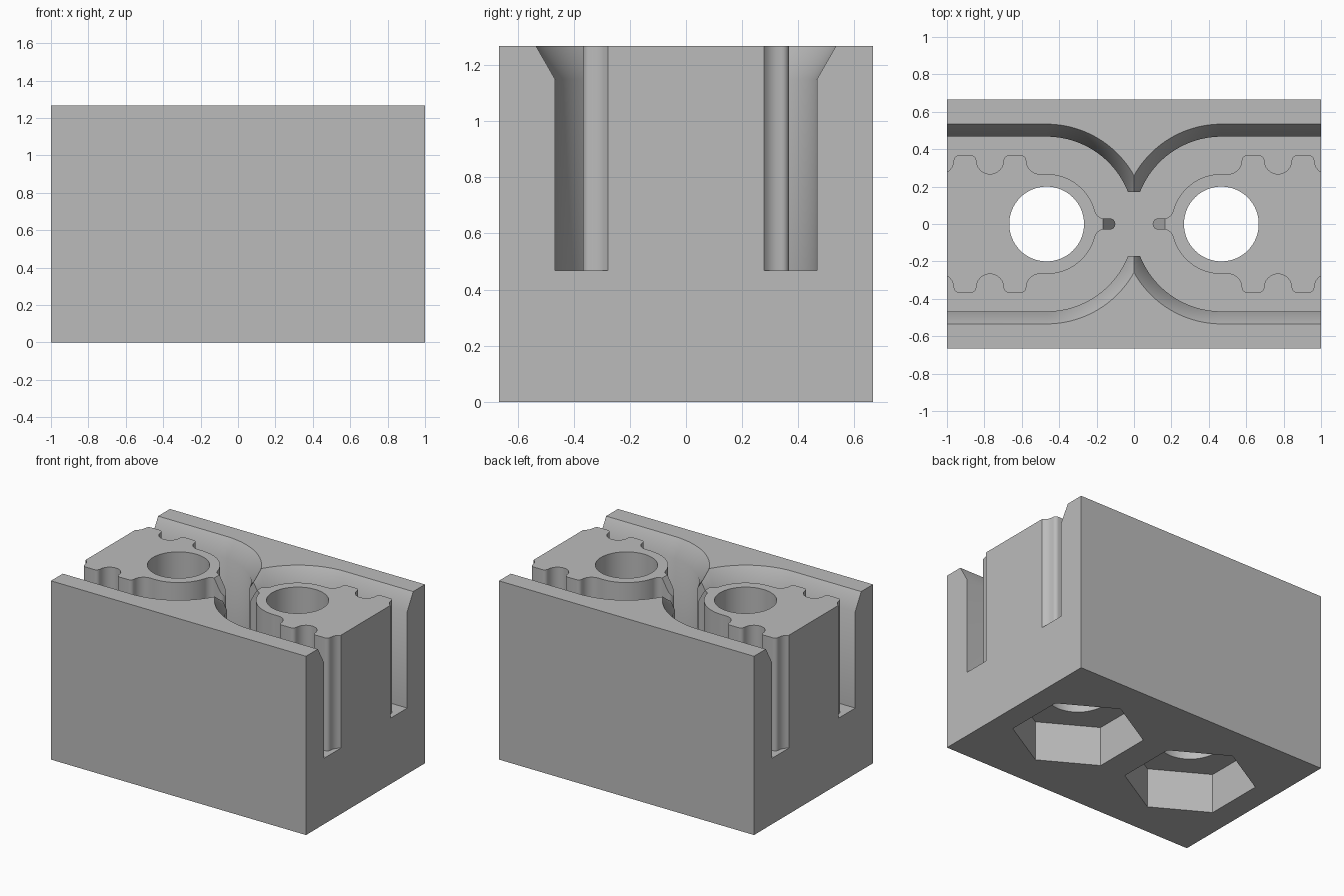
import bpy, bmesh
from math import radians, sin, cos, pi

cube = bpy.data.objects.get("Cube")
if cube:
    bpy.data.objects.remove(cube, do_unlink=True)

W, D, H = 2.0, 1.333, 1.267       # block size
FLOOR, LIP = 0.467, 1.15          # channel floor and start of the flared lip
CX, R_LANE, R_BOSS, R_HOLE = 0.467, 0.467, 0.267, 0.2
OVER = 0.035                      # how far cutters run past the top

grey = bpy.data.materials.new("light_grey")
grey.use_nodes = True
colour = (0.5, 0.5, 0.5, 1)
grey.diffuse_color = colour
grey.node_tree.nodes["Principled BSDF"].inputs["Base Color"].default_value = colour


def arc(cx, cy, r, a0, a1, n):
    return [(cx + r * cos(radians(a0 + (a1 - a0) * i / n)),
             cy + r * sin(radians(a0 + (a1 - a0) * i / n))) for i in range(n + 1)]


def loft(name, rings):
    """Solid through matching outlines, given as (z, points) pairs."""
    bm = bmesh.new()
    loops = [[bm.verts.new((x, y, z)) for x, y in pts] for z, pts in rings]
    n = len(loops[0])
    for a, b in zip(loops, loops[1:]):
        for i in range(n):
            j = (i + 1) % n
            bm.faces.new((a[i], a[j], b[j], b[i]))
    bm.faces.new(loops[0])
    bm.faces.new(loops[-1])
    bmesh.ops.recalc_face_normals(bm, faces=bm.faces)
    mesh = bpy.data.meshes.new(name)
    bm.to_mesh(mesh)
    bm.free()
    mesh.materials.append(grey)
    obj = bpy.data.objects.new(name, mesh)
    bpy.context.collection.objects.link(obj)
    return obj


def rect(x, y):
    return [(-x, -y), (x, -y), (x, y), (-x, y)]


def cut(target, cutter):
    mod = target.modifiers.new("cut", "BOOLEAN")
    mod.operation, mod.solver, mod.object = "DIFFERENCE", "EXACT", cutter
    bpy.context.view_layer.objects.active = target
    bpy.ops.object.modifier_apply(modifier=mod.name)
    bpy.data.objects.remove(cutter, do_unlink=True)


def flip(points, side):
    return [(side * x, y) for x, y in points]


def lane_outline(r):
    return [(1.1, r)] + arc(CX, 0, r, 90, 270, 64) + [(1.1, -r)]


def island_outline():
    """Boss with a nose towards the middle and belt teeth towards the end."""
    nose, neck, tooth, bump, y = 0.03, 0.05, 0.073, 0.027, 0.34
    neck_y = nose + neck
    reach = R_BOSS + neck
    neck_x = CX - (reach ** 2 - neck_y ** 2) ** 0.5
    tilt = 14.6
    half = arc(0.13, 0, nose, 180, 90, 6)
    half += arc(neck_x, neck_y, neck, 270, 360 - tilt, 8)
    half += arc(CX, 0, R_BOSS, 180 - tilt, 90, 28)
    for k in range(3):
        c = 0.503 + 0.267 * k
        if k:
            half += arc(c - tooth - bump, y, bump, 90, 0, 5)
        half += arc(c, y, tooth, 180 if k else 270, 360, 12)
        half += arc(c + tooth + bump, y, bump, 180, 90, 5)
    half.append((1.2, y + bump))
    return half + [(x, -v) for x, v in reversed(half[1:])]


block = loft("clamp_block", [(0, rect(W / 2, D / 2)), (H, rect(W / 2, D / 2))])

# Passage joining the two lanes
cut(block, loft("passage_cutter", [(FLOOR, rect(0.033, 0.172)), (H + OVER, rect(0.033, 0.172))]))

flare = 0.067 / (H - LIP)
r_top = R_LANE + flare * (H + OVER - LIP)
for side in (1, -1):
    # Belt lane with flared lip, leaving the toothed island standing
    lane = loft("lane_cutter", [(FLOOR, flip(lane_outline(R_LANE), side)),
                                (LIP, flip(lane_outline(R_LANE), side)),
                                (H + OVER, flip(lane_outline(r_top), side))])
    pts = flip(island_outline(), side)
    cut(lane, loft("island", [(FLOOR - 0.1, pts), (H + 0.1, pts)]))
    cut(block, lane)

    # Sloped top of the nose
    def strip(x0, x1):
        return flip([(x0, -0.045), (x1, -0.045), (x1, 0.045), (x0, 0.045)], side)
    cut(block, loft("nose_cutter", [(LIP - 0.02, strip(0.08, 0.09)),
                                    (H + 0.01, strip(0.08, 0.172))]))

    # Bolt hole and nut pocket
    hole = flip(arc(CX, 0, R_HOLE, 0, 354.375, 63), side)
    cut(block, loft("hole_cutter", [(-0.1, hole), (H + 0.1, hole)]))
    nut = flip(arc(CX, 0, 0.423, 30, 330, 5), side)
    cut(block, loft("nut_cutter", [(-0.1, nut), (0.28, nut)]))

# Smooth curved walls, keep edges sharp
bpy.ops.object.select_all(action="DESELECT")
block.select_set(True)
bpy.context.view_layer.objects.active = block
bpy.ops.object.shade_smooth_by_angle(angle=radians(30))
